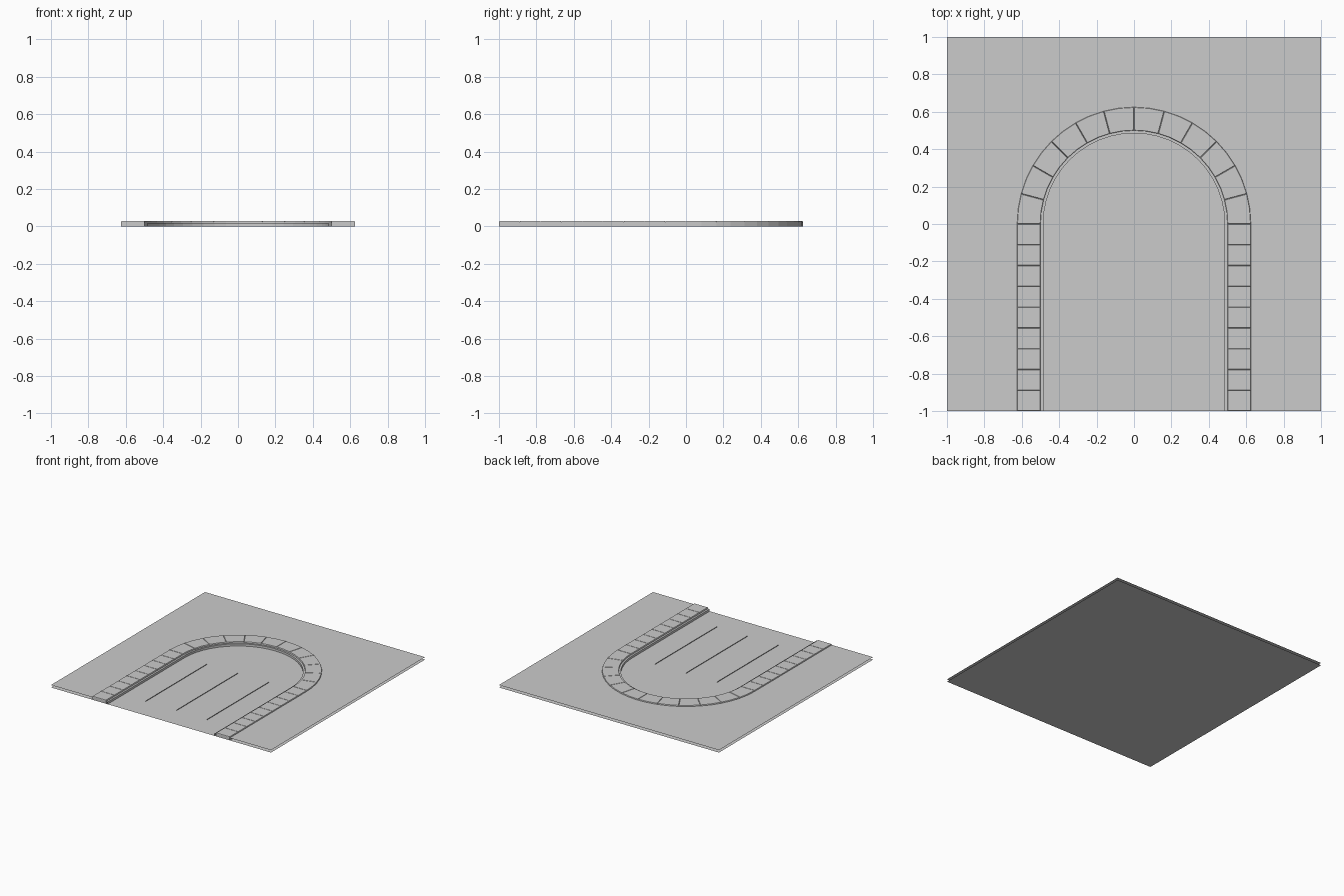
import bpy, bmesh, math

if "Cube" in bpy.data.objects:
    bpy.data.objects.remove(bpy.data.objects["Cube"])

R_IN, R_OUT = 0.5, 0.625      # stone arch radii
WALL_Z, TOP_Z = 0.02, 0.028   # wall face and stone face heights


def make(name, bm):
    me = bpy.data.meshes.new(name)
    bm.to_mesh(me)
    bm.free()
    ob = bpy.data.objects.new(name, me)
    bpy.context.collection.objects.link(ob)
    return ob


def arch_path(r, n=24):
    """Right foot, over the half circle, to the left foot."""
    arc = [(r * math.cos(math.pi * i / n), r * math.sin(math.pi * i / n)) for i in range(n + 1)]
    return [(r, -1)] + arc + [(-r, -1)]


def block(bm, pts, z0, z1, inset=0.004):
    """Stone with a flat outline and a small chamfered top (no underside)."""
    cx = sum(p[0] for p in pts) / len(pts)
    cy = sum(p[1] for p in pts) / len(pts)
    k = 1 - inset / 0.06
    rings = [[bm.verts.new((x, y, z0)) for x, y in pts],
             [bm.verts.new((x, y, z1 - 0.005)) for x, y in pts],
             [bm.verts.new((cx + (x - cx) * k, cy + (y - cy) * k, z1)) for x, y in pts]]
    n = len(pts)
    for a, b in zip(rings, rings[1:]):
        for i in range(n):
            j = (i + 1) % n
            bm.faces.new((a[i], a[j], b[j], b[i]))
    bm.faces.new(rings[-1])


# backing panel at the bottom
bm = bmesh.new()
bm.faces.new([bm.verts.new((x, y, 0)) for x, y in ((-1, -1), (-1, 1), (1, 1), (1, -1))])
make("back_panel", bm)

# wall face with an arched opening hidden under the stones
bm = bmesh.new()
outline = [(-1, -1), (-1, 1), (1, 1), (1, -1)] + arch_path(0.56)
bm.faces.new([bm.verts.new((x, y, WALL_Z)) for x, y in reversed(outline)])
bmesh.ops.triangulate(bm, faces=bm.faces[:])
make("wall_face", bm)

# wedge stones over the half circle
bm = bmesh.new()
step = math.pi / 12
for i in range(12):
    angs = [i * step, (i + 0.5) * step, (i + 1) * step]
    pts = [(R_OUT * math.cos(a), R_OUT * math.sin(a)) for a in angs]
    pts += [(R_IN * math.cos(a), R_IN * math.sin(a)) for a in reversed(angs)]
    block(bm, pts, 0, TOP_Z, 0.002)
make("arch_stones", bm)

# stacked jamb stones, both sides
bm = bmesh.new()
h = 1 / 9
for s in (1, -1):
    for i in range(9):
        y0, y1 = -1 + i * h, -1 + (i + 1) * h
        xs = sorted((s * R_IN, s * R_OUT))
        block(bm, [(xs[0], y0), (xs[1], y0), (xs[1], y1), (xs[0], y1)], 0, TOP_Z, 0.002)
make("jamb_stones", bm)

# slim inner frame lining the opening
bm = bmesh.new()
profile = ((R_IN, 0.018), (0.485, 0.018), (0.485, 0.0))
rows = [[bm.verts.new((x, y, z)) for x, y in arch_path(r)] for r, z in profile]
for a, b in zip(rows, rows[1:]):
    for i in range(len(a) - 1):
        bm.faces.new((a[i], a[i + 1], b[i + 1], b[i]))
make("inner_frame", bm)

# upright seams on the door
bm = bmesh.new()
for x in (-0.28, 0, 0.28):
    bm.faces.new([bm.verts.new((x, y, z)) for y, z in ((-0.8, 0), (0, 0), (0, 0.005), (-0.8, 0.005))])
make("door_seams", bm)
